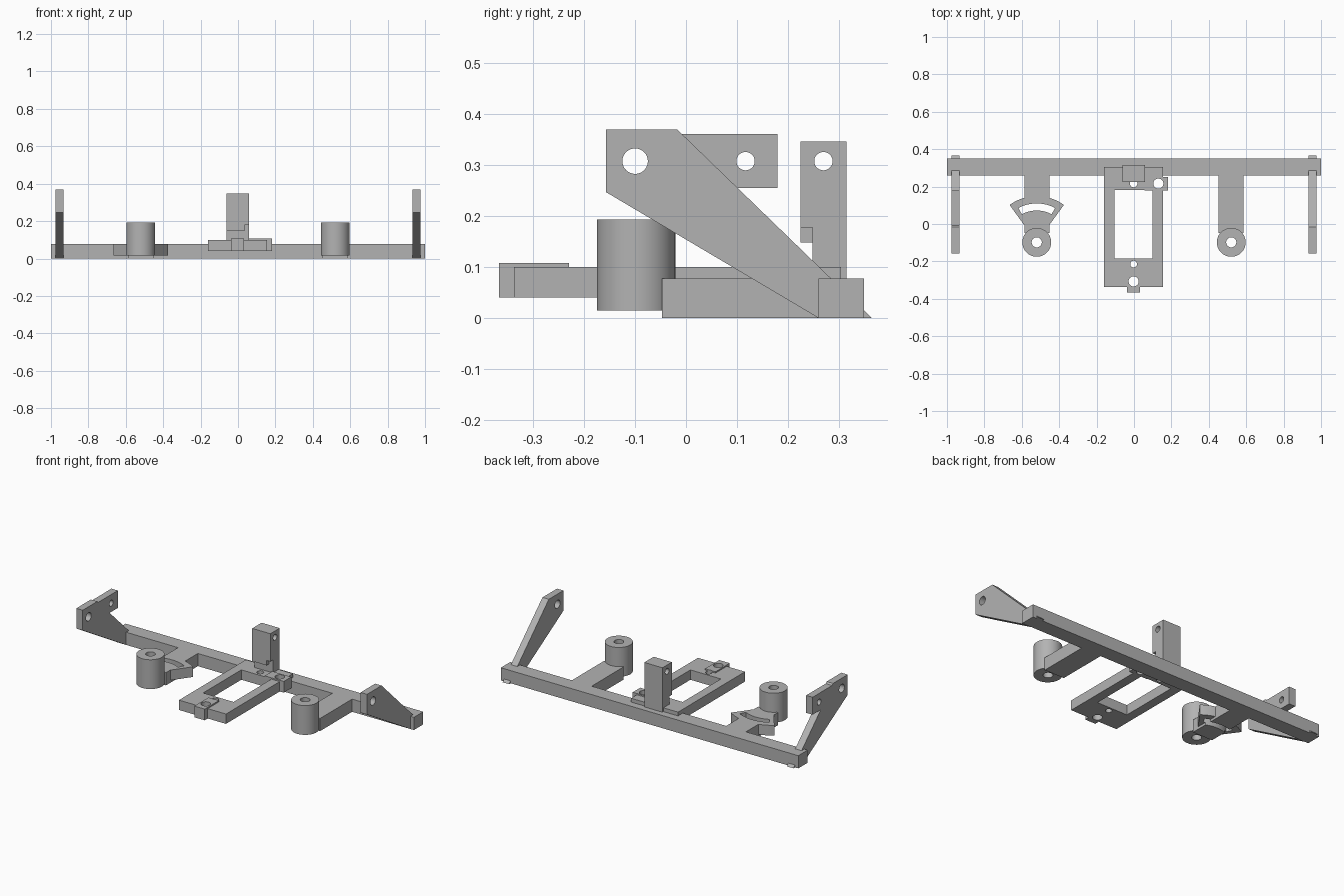
import bpy, bmesh, math
from mathutils import Vector

if "Cube" in bpy.data.objects:
    bpy.data.objects.remove(bpy.data.objects["Cube"])

grey = bpy.data.materials.new("plain grey")
grey.use_nodes = True
grey.diffuse_color = (0.45, 0.45, 0.45, 1)
grey.node_tree.nodes["Principled BSDF"].inputs["Base Color"].default_value = grey.diffuse_color


def prism(name, pts, lo, hi, axis="z"):
    """Extrude a profile: (x, y) along z, or (y, z) along x."""
    place = (lambda a, b, h: (a, b, h)) if axis == "z" else (lambda a, b, h: (h, a, b))
    bm = bmesh.new()
    face = bm.faces.new([bm.verts.new(place(a, b, lo)) for a, b in pts])
    moved = bmesh.ops.extrude_face_region(bm, geom=[face])["geom"]
    bmesh.ops.translate(bm, vec=Vector(place(0, 0, hi - lo)),
                        verts=[v for v in moved if isinstance(v, bmesh.types.BMVert)])
    bmesh.ops.recalc_face_normals(bm, faces=bm.faces)
    mesh = bpy.data.meshes.new(name)
    bm.to_mesh(mesh)
    bm.free()
    mesh.materials.append(grey)
    ob = bpy.data.objects.new(name, mesh)
    bpy.context.collection.objects.link(ob)
    return ob


def rect(x0, x1, y0, y1):
    return [(x0, y0), (x1, y0), (x1, y1), (x0, y1)]


def arc(cx, cy, r, start, end, n):
    angles = [math.radians(start + (end - start) * i / n) for i in range(n + 1)]
    return [(cx + r * math.cos(t), cy + r * math.sin(t)) for t in angles]


def circle(cx, cy, r, n=48):
    return arc(cx, cy, r, 0, 360, n)[:-1]


def combine(ob, other, operation):
    """Apply a boolean and discard the second object."""
    mod = ob.modifiers.new("bool", "BOOLEAN")
    mod.operation, mod.solver, mod.object = operation, "EXACT", other
    bpy.context.view_layer.update()
    result = bpy.data.meshes.new_from_object(
        ob.evaluated_get(bpy.context.evaluated_depsgraph_get()))
    ob.modifiers.clear()
    ob.data = result
    bpy.data.objects.remove(other)


def add(ob, pts, lo, hi, axis="z"):
    combine(ob, prism("addition", pts, lo, hi, axis), "UNION")


def cut(ob, pts, lo, hi, axis="z"):
    combine(ob, prism("cutter", pts, lo, hi, axis), "DIFFERENCE")


POST_X, POST_Y = 0.52, -0.098

# Cross beam with two forward stems
beam = prism("cross_beam", [
    (-1, 0.35), (-1, 0.26), (-0.585, 0.26), (-0.585, -0.047), (-0.452, -0.047),
    (-0.452, 0.26), (0.452, 0.26), (0.452, -0.047), (0.585, -0.047), (0.585, 0.26),
    (1, 0.26), (1, 0.35)], 0, 0.077)

# Fan plate with its curved slot on the right stem
fan = arc(-POST_X, POST_Y, 0.247, 54, 126, 24) + arc(-POST_X, POST_Y, 0.09, 126, 54, 12)
slot = arc(-POST_X, POST_Y, 0.208, 62, 118, 24) + arc(-POST_X, POST_Y, 0.17, 118, 62, 24)
add(beam, fan, 0.015, 0.077)
cut(beam, slot, -0.1, 0.2)

# Hollow posts at the stem ends
posts = []
for side, x in (("right", -POST_X), ("left", POST_X)):
    post = prism(side + "_post", circle(x, POST_Y, 0.077, 64), 0.015, 0.193)
    cut(post, circle(x, POST_Y, 0.027), -0.1, 0.3)
    posts.append(post)

# Slanted end arms, running down through the beam
profile = [(-0.157, 0.247), (-0.157, 0.37), (-0.017, 0.37), (0.365, 0), (0.26, 0)]
arms = []
for side, lo, hi in (("right", -0.977, -0.934), ("left", 0.934, 0.977)):
    arm = prism(side + "_arm", profile, lo, hi, "x")
    if side == "right":
        add(arm, rect(-0.05, 0.18, 0.255, 0.361), lo, hi, "x")
        cut(arm, circle(0.117, 0.308, 0.018), lo - 0.1, hi + 0.1, "x")
    cut(arm, circle(-0.1, 0.308, 0.025), lo - 0.1, hi + 0.1, "x")
    arms.append(arm)

# Centre frame with its opening, screw pads and holes
frame = prism("centre_frame", rect(-0.16, 0.156, -0.338, 0.305), 0.04, 0.1)
cut(frame, rect(-0.105, 0.1, -0.185, 0.182), -0.1, 0.2)
add(frame, rect(-0.037, 0.033, -0.367, -0.23), 0.04, 0.108)
add(frame, rect(0.055, 0.183, 0.178, 0.25), 0.04, 0.108)
for x, y, r in ((-0.002, -0.307, 0.027), (-0.002, -0.214, 0.018),
                (-0.002, 0.216, 0.02), (0.13, 0.216, 0.027)):
    cut(frame, circle(x, y, r), -0.1, 0.2)

# Upright lug with a stepped overhang and cross hole
upright = prism("upright_lug", rect(-0.062, 0.06, 0.225, 0.315), 0.05, 0.347)
cut(upright, rect(-0.1, 0.1, 0.1, 0.249), 0, 0.148)
cut(upright, rect(0.035, 0.1, 0.1, 0.249), 0.1, 0.178)
cut(upright, circle(0.27, 0.308, 0.018), -0.2, 0.2, "x")

# Smooth the round walls, keep edges sharp
bpy.ops.object.select_all(action="DESELECT")
for ob in [beam, frame, upright] + posts + arms:
    ob.select_set(True)
bpy.context.view_layer.objects.active = beam
bpy.ops.object.shade_smooth_by_angle(angle=math.radians(30))
